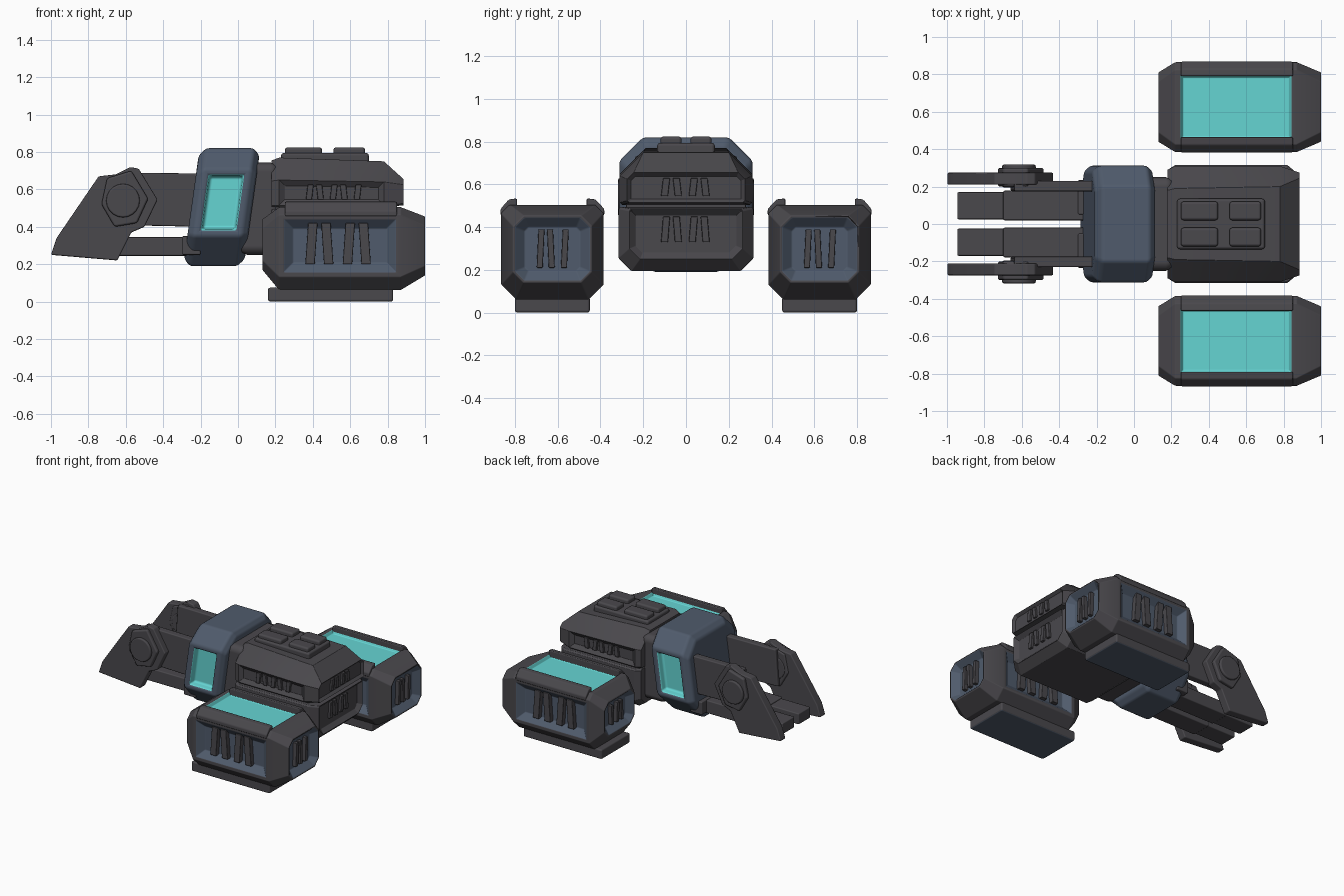
import bpy, bmesh, math
from mathutils import Vector

if "Cube" in bpy.data.objects:
    bpy.data.objects.remove(bpy.data.objects["Cube"])


def material(name, rgb):
    m = bpy.data.materials.new(name)
    m.diffuse_color = (*rgb, 1)
    m.use_nodes = True
    m.node_tree.nodes["Principled BSDF"].inputs["Base Color"].default_value = m.diffuse_color
    return m


MATS = [material("dark grey metal", (0.068, 0.065, 0.073)),
        material("slate blue panel", (0.080, 0.105, 0.150)),
        material("cyan glow", (0.13, 0.66, 0.65))]
GREY, BLUE, CYAN = 0, 1, 2


def finish(bm, name, bevel):
    bmesh.ops.recalc_face_normals(bm, faces=bm.faces)
    for f in bm.faces:
        f.smooth = True
    me = bpy.data.meshes.new(name)
    bm.to_mesh(me)
    bm.free()
    for m in MATS:
        me.materials.append(m)
    ob = bpy.data.objects.new(name, me)
    bpy.context.collection.objects.link(ob)
    b = ob.modifiers.new("bevel", "BEVEL")
    b.width, b.segments, b.limit_method = bevel, 2, "ANGLE"
    b.angle_limit = math.radians(25)
    b.harden_normals = True
    return ob


def ring(x, yc, hy, z0, z1, cb, ct):
    """Octagonal cross-section with separate bottom and top chamfers."""
    yz = [(-hy + cb, z0), (hy - cb, z0), (hy, z0 + cb), (hy, z1 - ct),
          (hy - ct, z1), (-hy + ct, z1), (-hy, z1 - ct), (-hy, z0 + cb)]
    return [Vector((x, yc + y, z)) for y, z in yz]


def loft(rings, mat):
    bm = bmesh.new()
    vs = [[bm.verts.new(p) for p in r] for r in rings]
    n = len(vs[0])
    for a, b in zip(vs, vs[1:]):
        for i in range(n):
            bm.faces.new((a[i], a[(i + 1) % n], b[(i + 1) % n], b[i]))
    bm.faces.new(vs[0])
    bm.faces.new(vs[-1])
    for f in bm.faces:
        f.material_index = mat
    bmesh.ops.recalc_face_normals(bm, faces=bm.faces)
    return bm


def recess(bm, direction, steps, floor):
    """Inset the largest face pointing in a direction; steps = (thickness, depth, rim colour)."""
    d = Vector(direction)
    bm.normal_update()
    f = max((f for f in bm.faces if f.normal.dot(d) > 0.9), key=lambda f: f.calc_area())
    for t, depth, rim in steps:
        r = bmesh.ops.inset_individual(bm, faces=[f], thickness=t, depth=depth, use_even_offset=True)
        for q in r["faces"]:
            if q != f:
                q.material_index = rim
    f.material_index = floor


def prism(name, pts, lo, hi, axis, mat=GREY, bevel=0.008):
    """Extrude a 2D outline along x, y or z."""
    put = {"x": lambda a, b, c: (c, a, b), "y": lambda a, b, c: (a, c, b),
           "z": lambda a, b, c: (a, b, c)}[axis]
    bm = loft([[Vector(put(a, b, c)) for a, b in pts] for c in (lo, hi)], mat)
    return finish(bm, name, bevel)


def box(name, x, y, z, mat=GREY, bevel=0.008):
    return prism(name, [(x[0], z[0]), (x[1], z[0]), (x[1], z[1]), (x[0], z[1])],
                 min(y), max(y), "y", mat, bevel)


def slats(name, n, a0, a1, z0, z1, c0, c1, axis):
    """Row of slightly leaning vent bars; a runs along the row, c through the wall."""
    step = (a1 - a0) / n
    for i in range(n):
        a = a0 + step * (i + 0.2)
        w, lean = step * 0.5, step * 0.15 * (-1) ** i
        prism(name, [(a, z0), (a + w, z0), (a + w + lean, z1), (a + lean, z1)],
              min(c0, c1), max(c0, c1), axis, GREY, 0.004)


# Main hull: upper and lower halves meeting at a seam
up = loft([ring(0.18, 0, 0.29, 0.505, 0.755, 0.01, 0.11),
           ring(0.22, 0, 0.31, 0.505, 0.77, 0.01, 0.12),
           ring(0.78, 0, 0.31, 0.505, 0.75, 0.01, 0.11),
           ring(0.885, 0, 0.275, 0.515, 0.655, 0.01, 0.03)], GREY)
for s in (-1, 1):
    recess(up, (0, s, 0), [(0.03, -0.022, GREY)], GREY)
recess(up, (1, 0, 0), [(0.018, -0.02, GREY)], GREY)
finish(up, "upper_hull", 0.012)
low = loft([ring(0.18, 0, 0.29, 0.22, 0.495, 0.05, 0.01),
            ring(0.22, 0, 0.315, 0.195, 0.495, 0.06, 0.01),
            ring(0.82, 0, 0.315, 0.195, 0.495, 0.06, 0.01),
            ring(0.88, 0, 0.265, 0.25, 0.485, 0.05, 0.01)], GREY)
recess(low, (1, 0, 0), [(0.03, -0.03, GREY)], GREY)
finish(low, "lower_hull", 0.012)
box("hull_core", (0.2, 0.8), (-0.28, 0.28), (0.45, 0.55))
box("neck", (0.0, 0.22), (-0.25, 0.25), (0.25, 0.745), GREY, 0.05)
slats("hull_end_vent_upper", 4, -0.13, 0.13, 0.545, 0.63, 0.84, 0.88, "x")
slats("hull_end_vent_lower", 4, -0.13, 0.13, 0.33, 0.45, 0.82, 0.868, "x")
for s in (-1, 1):
    slats("hull_side_vent", 5, 0.35, 0.67, 0.545, 0.625, s * 0.27, s * 0.306, "y")

# Roof hatch with four raised pads
box("roof_hatch", (0.23, 0.70), (-0.135, 0.135), (0.72, 0.795), GREY, 0.015)
for s in (-1, 1):
    for x0, x1 in ((0.25, 0.45), (0.51, 0.68)):
        box("hatch_pad", (x0, x1), (s * 0.02, s * 0.12), (0.77, 0.825), GREY, 0.015)

# Leaning collar with glowing side windows
collar = loft([ring(-0.25, 0, 0.28, 0.23, 0.78, 0.13, 0.10),
               ring(-0.215, 0, 0.312, 0.19, 0.82, 0.16, 0.11),
               ring(0.04, 0, 0.312, 0.19, 0.82, 0.16, 0.11),
               ring(0.075, 0, 0.28, 0.23, 0.78, 0.13, 0.10)], BLUE)
for s in (-1, 1):
    recess(collar, (0, s, 0), [(0.035, 0, BLUE), (0.008, -0.05, CYAN)], CYAN)
for v in collar.verts:
    v.co.x += (v.co.z - 0.5) * 0.14
finish(collar, "collar", 0.015)

for s in (-1, 1):
    # Side pods with sunken vents and a glowing top tray
    yc = s * 0.625
    pod = loft([ring(0.13, yc, 0.185, 0.17, 0.44, 0.05, 0.05),
                ring(0.22, yc, 0.24, 0.062, 0.505, 0.07, 0.04),
                ring(0.87, yc, 0.24, 0.062, 0.505, 0.07, 0.04),
                ring(1.0, yc, 0.185, 0.14, 0.455, 0.05, 0.05)], GREY)
    for d in (-1, 1):
        recess(pod, (0, d, 0), [(0.025, 0, GREY), (0.05, -0.045, BLUE)], BLUE)
        recess(pod, (d, 0, 0), [(0.01, 0, GREY), (0.045, -0.045, BLUE)], BLUE)
    recess(pod, (0, 0, 1), [(0.03, 0, GREY), (0.012, -0.025, CYAN)], CYAN)
    finish(pod, "side_pod", 0.012)
    for yo, yi in ((0.868, 0.79), (0.382, 0.465)):
        out = [(s * yo, 0.455), (s * yo, 0.485), (s * (yo + yi) / 2, 0.53),
               (s * yi, 0.535), (s * yi, 0.48)]
        prism("pod_rim", out, 0.25, 0.85, "x")
    for y0, y1 in ((0.81, 0.855), (0.395, 0.44)):
        slats("pod_side_vent", 4, 0.34, 0.74, 0.20, 0.42, s * y0, s * y1, "y")
    slats("pod_front_vent", 3, yc - 0.085, yc + 0.085, 0.21, 0.39, 0.945, 0.985, "x")
    slats("pod_rear_vent", 3, yc - 0.085, yc + 0.085, 0.23, 0.38, 0.145, 0.185, "x")

    # Landing skid, blue underneath
    skid = box("landing_skid", (0.16, 0.83), (s * 0.45, s * 0.80), (0.0, 0.075), GREY, 0.012)
    for p in skid.data.polygons:
        if p.normal.z < -0.9:
            p.material_index = BLUE

    # Forward arms: upper plate and low inner rail
    prism("upper_arm", [(-0.66, 0.41), (-0.2, 0.40), (-0.2, 0.685), (-0.64, 0.69)],
          min(s * 0.175, s * 0.23), max(s * 0.175, s * 0.23), "y")
    box("inner_rail_tip", (-0.945, -0.68), (s * 0.025, s * 0.17), (0.25, 0.335))
    box("inner_rail", (-0.70, -0.2), (s * 0.02, s * 0.178), (0.245, 0.345))
    box("arm_bracket", (-0.30, -0.2), (s * 0.05, s * 0.235), (0.25, 0.35))

    # Claw blade with hub and pivot
    blade = [(-1.0, 0.25), (-0.97, 0.34), (-0.745, 0.67), (-0.655, 0.68), (-0.575, 0.72),
             (-0.53, 0.71), (-0.43, 0.545), (-0.50, 0.40), (-0.57, 0.37), (-0.645, 0.22)]
    prism("claw_blade", blade, min(s * 0.21, s * 0.275), max(s * 0.21, s * 0.275), "y")
    hub = [(-0.70, 0.66), (-0.57, 0.70), (-0.48, 0.55), (-0.54, 0.42), (-0.66, 0.40), (-0.73, 0.52)]
    prism("claw_hub", hub, min(s * 0.20, s * 0.30), max(s * 0.20, s * 0.30), "y", GREY, 0.012)
    disc = [(-0.615 + 0.09 * math.cos(k * math.pi / 10), 0.54 + 0.09 * math.sin(k * math.pi / 10))
            for k in range(20)]
    prism("claw_pivot", disc, min(s * 0.195, s * 0.318), max(s * 0.195, s * 0.318), "y", GREY, 0.01)
